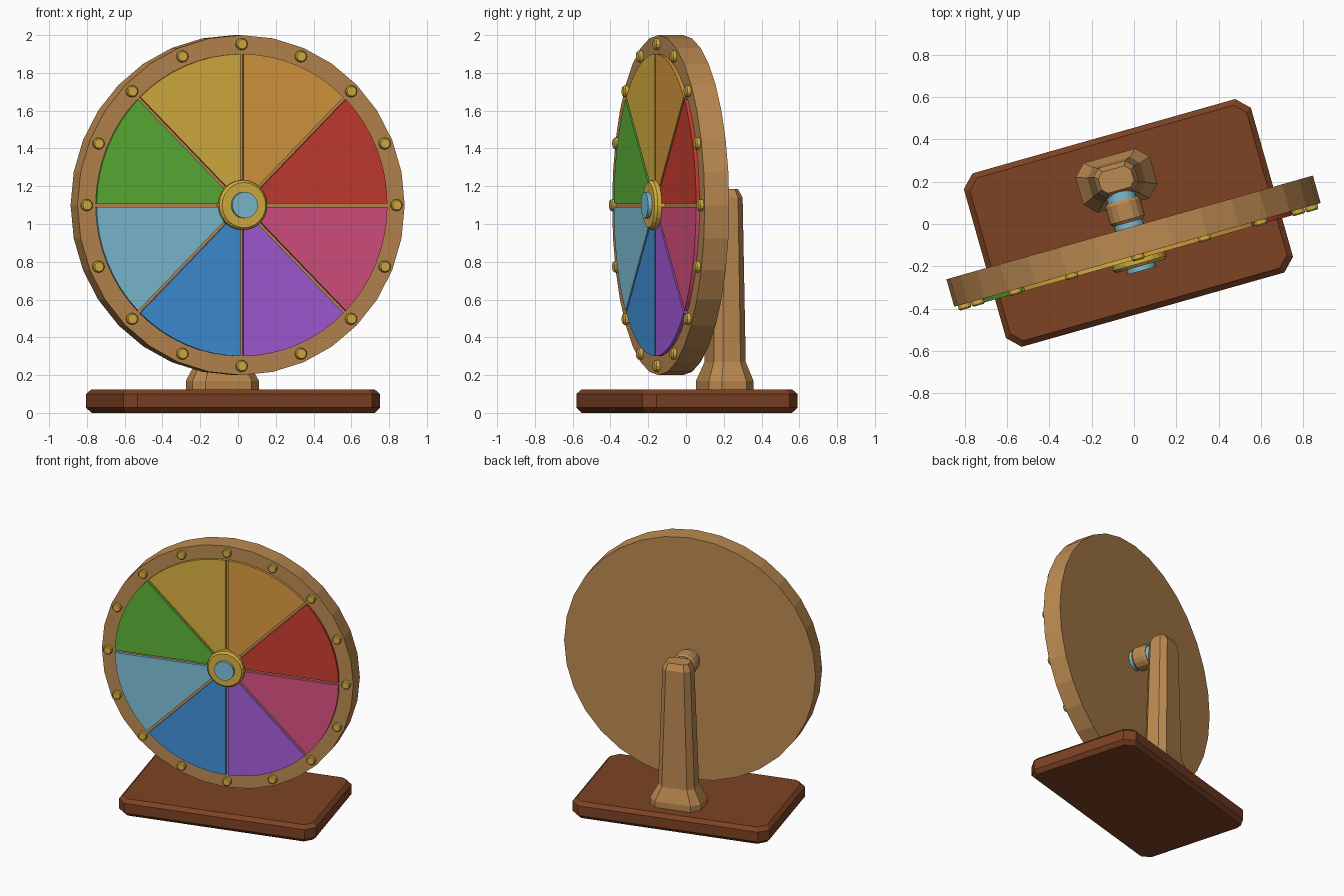
import bpy, bmesh, math
from mathutils import Matrix, Vector

if "Cube" in bpy.data.objects:
    bpy.data.objects.remove(bpy.data.objects["Cube"])

YAW = Matrix.Rotation(math.radians(15.8), 4, 'Z')
CX, AXLE_Z = -0.024, 1.1          # shared centre line and axle height


def linear(c):
    c /= 255
    return c / 12.92 if c <= 0.04045 else ((c + 0.055) / 1.055) ** 2.4


def material(name, *rgb):
    m = bpy.data.materials.new(name)
    m.use_nodes = True
    col = [linear(c) for c in rgb] + [1]
    m.diffuse_color = col
    m.node_tree.nodes["Principled BSDF"].inputs["Base Color"].default_value = col
    return m


wood = material("light wood", 188, 138, 81)
dark = material("dark wood", 125, 66, 36)
red = material("red", 203, 61, 48)
orange = material("orange", 218, 154, 63)
gold = material("gold", 216, 177, 63)
green = material("green", 91, 178, 55)
sky = material("sky blue", 126, 192, 216)
blue = material("blue", 64, 146, 218)
purple = material("purple", 166, 92, 218)
pink = material("pink", 218, 81, 129)


def loft(name, rings, mat):
    """Skin a stack of matching rings and cap both ends."""
    bm = bmesh.new()
    loops = [[bm.verts.new(p) for p in ring] for ring in rings]
    n = len(loops[0])
    for a, b in zip(loops, loops[1:]):
        for i in range(n):
            j = (i + 1) % n
            bm.faces.new((a[i], a[j], b[j], b[i]))
    bm.faces.new(loops[0][::-1])
    bm.faces.new(loops[-1])
    bmesh.ops.recalc_face_normals(bm, faces=bm.faces)
    mesh = bpy.data.meshes.new(name)
    bm.to_mesh(mesh)
    bm.free()
    mesh.materials.append(mat)
    ob = bpy.data.objects.new(name, mesh)
    ob.matrix_world = YAW
    bpy.context.scene.collection.objects.link(ob)
    return ob


def octagon(cy, z, hx, hy, ch):
    """Rectangle with cut corners, lying flat at height z."""
    pts = [(hx, ch - hy), (hx, hy - ch), (hx - ch, hy), (ch - hx, hy),
           (-hx, hy - ch), (-hx, ch - hy), (ch - hx, -hy), (hx - ch, -hy)]
    return [Vector((CX + x, cy + y, z)) for x, y in pts]


def turned(name, profile, sides, mat, x=0.0, z=0.0):
    """Round part along the axle; profile holds (radius, depth) pairs."""
    angles = [math.tau * i / sides for i in range(sides)]
    return loft(name, [[(CX + x + r * math.cos(a), y, AXLE_Z + z + r * math.sin(a))
                        for a in angles] for r, y in profile], mat)


# Base board with cut corners and bevelled edges
loft("base_board", [octagon(0.012, 0, 0.68, 0.4, 0.05),
                    octagon(0.012, 0.028, 0.705, 0.426, 0.06),
                    octagon(0.012, 0.1, 0.705, 0.426, 0.06),
                    octagon(0.012, 0.125, 0.68, 0.4, 0.05)], dark)

# Tapered post with a flared foot
loft("post", [octagon(0.22, 0.12, 0.182, 0.122, 0.055),
              octagon(0.22, 0.17, 0.182, 0.122, 0.055),
              octagon(0.222, 0.27, 0.13, 0.088, 0.04),
              octagon(0.225, 1.14, 0.1, 0.075, 0.035),
              octagon(0.225, 1.185, 0.08, 0.052, 0.025)], wood)

# Wheel disc, axle, sleeve and hub
turned("wheel_disc", [(0.9, -0.145), (0.9, -0.01)], 32, wood)
turned("axle", [(0.07, -0.222), (0.07, 0.18)], 24, sky)
turned("axle_sleeve", [(0.075, 0.015), (0.085, 0.028), (0.085, 0.11), (0.075, 0.125)], 16, wood)
turned("hub", [(0.132, -0.14), (0.132, -0.186), (0.12, -0.2)], 24, gold)

# Coloured wedges, counted from the wheel's +x side upwards
GAP, INNER, OUTER, STEPS = 0.009, 0.1, 0.8, 8
for k, mat in enumerate((red, orange, gold, green, sky, blue, purple, pink)):
    start = k * math.pi / 4
    outline = []
    for radius, order in ((OUTER, range(STEPS + 1)), (INNER, range(STEPS, -1, -1))):
        trim = math.asin(GAP / radius)
        for i in order:
            a = start + trim + (math.pi / 4 - 2 * trim) * i / STEPS
            outline.append((CX + radius * math.cos(a), AXLE_Z + radius * math.sin(a)))
    loft("wedge_" + mat.name.replace(" ", "_"),
         [[(x, y, z) for x, z in outline] for y in (-0.14, -0.164)], mat)

# Studs around the rim
for k in range(16):
    a = math.tau * k / 16
    turned("rim_stud", [(0.031, -0.14), (0.031, -0.163), (0.025, -0.17)], 12, gold,
           0.852 * math.cos(a), 0.852 * math.sin(a))
